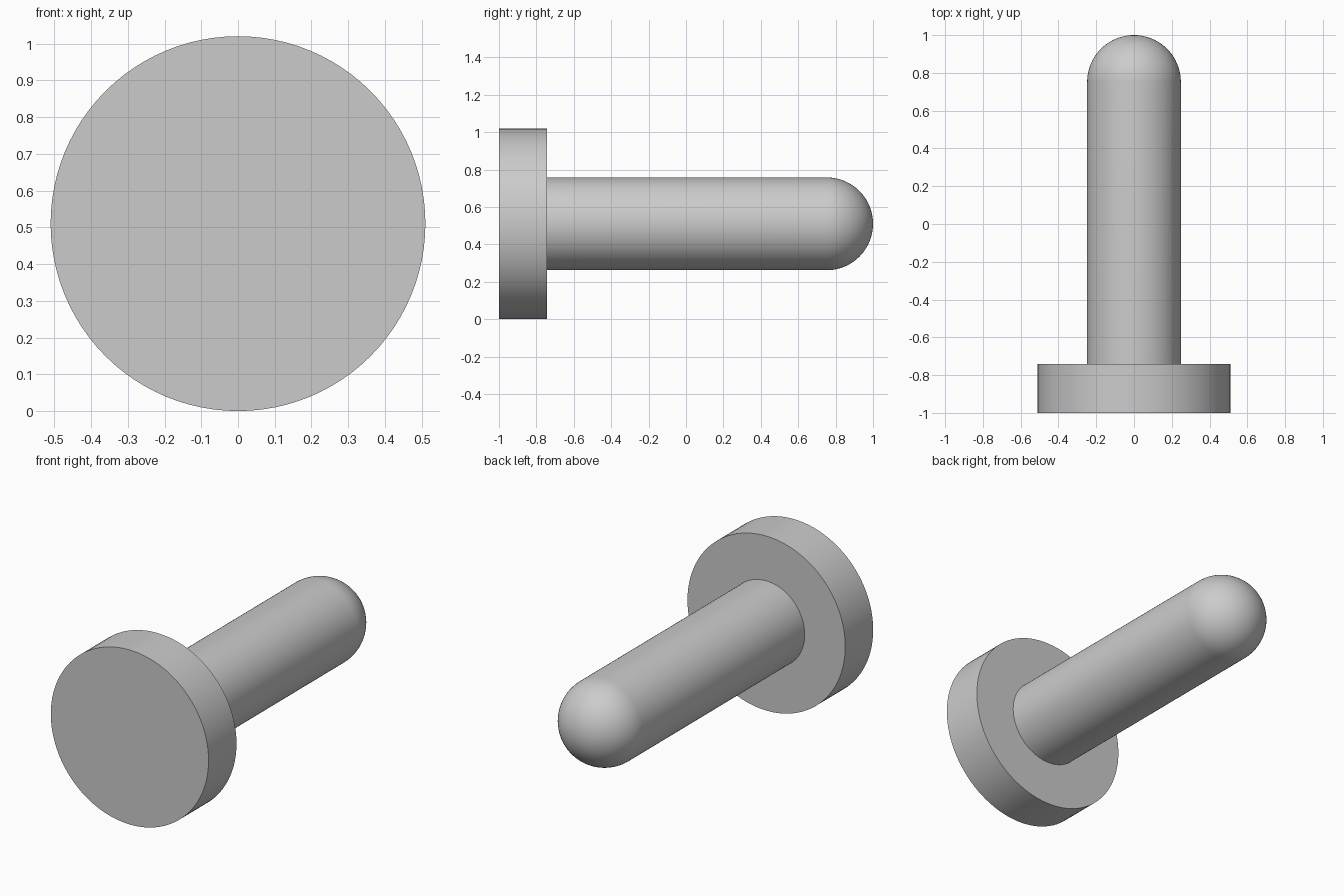
import bpy
import bmesh
from math import cos, sin, pi, radians
from mathutils import Matrix, Vector

if "Cube" in bpy.data.objects:
    bpy.data.objects.remove(bpy.data.objects["Cube"], do_unlink=True)

SEGMENTS = 96
HEAD_RADIUS = 0.51
SHAFT_RADIUS = 0.248
HEAD_BACK = -0.742

grey = bpy.data.materials.new("light_grey")
grey.use_nodes = True
grey.diffuse_color = (0.6, 0.6, 0.6, 1)
grey.node_tree.nodes["Principled BSDF"].inputs["Base Color"].default_value = (0.6, 0.6, 0.6, 1)


def lathe(name, profile):
    """Revolve (radius, y) points about the horizontal axis along y."""
    bm = bmesh.new()
    verts = [bm.verts.new((r, y, 0)) for r, y in profile]
    edges = [bm.edges.new(pair) for pair in zip(verts, verts[1:])]
    bmesh.ops.spin(bm, geom=verts + edges, cent=(0, 0, 0), axis=(0, 1, 0),
                   angle=2 * pi, steps=SEGMENTS, use_merge=True)
    bmesh.ops.remove_doubles(bm, verts=bm.verts, dist=0.0001)
    bmesh.ops.recalc_face_normals(bm, faces=bm.faces)
    bmesh.ops.transform(bm, matrix=Matrix.Translation(Vector((0, 0, HEAD_RADIUS))), verts=bm.verts)
    mesh = bpy.data.meshes.new(name)
    bm.to_mesh(mesh)
    bm.free()
    mesh.materials.append(grey)
    obj = bpy.data.objects.new(name, mesh)
    bpy.context.collection.objects.link(obj)
    bpy.ops.object.select_all(action="DESELECT")
    obj.select_set(True)
    bpy.context.view_layer.objects.active = obj
    bpy.ops.object.shade_smooth_by_angle(angle=radians(30))
    return obj


# Flat round head
lathe("head", [(0, -1), (HEAD_RADIUS, -1), (HEAD_RADIUS, HEAD_BACK), (0, HEAD_BACK)])

# Shaft with a domed tip, its base sunk slightly into the head
dome_steps = 20
dome_start = 1 - SHAFT_RADIUS
dome = []
for i in range(dome_steps + 1):
    a = i / dome_steps * pi / 2
    dome.append((SHAFT_RADIUS * cos(a), dome_start + SHAFT_RADIUS * sin(a)))
base = HEAD_BACK - 0.02
lathe("shaft", [(0, base), (SHAFT_RADIUS, base)] + dome)
